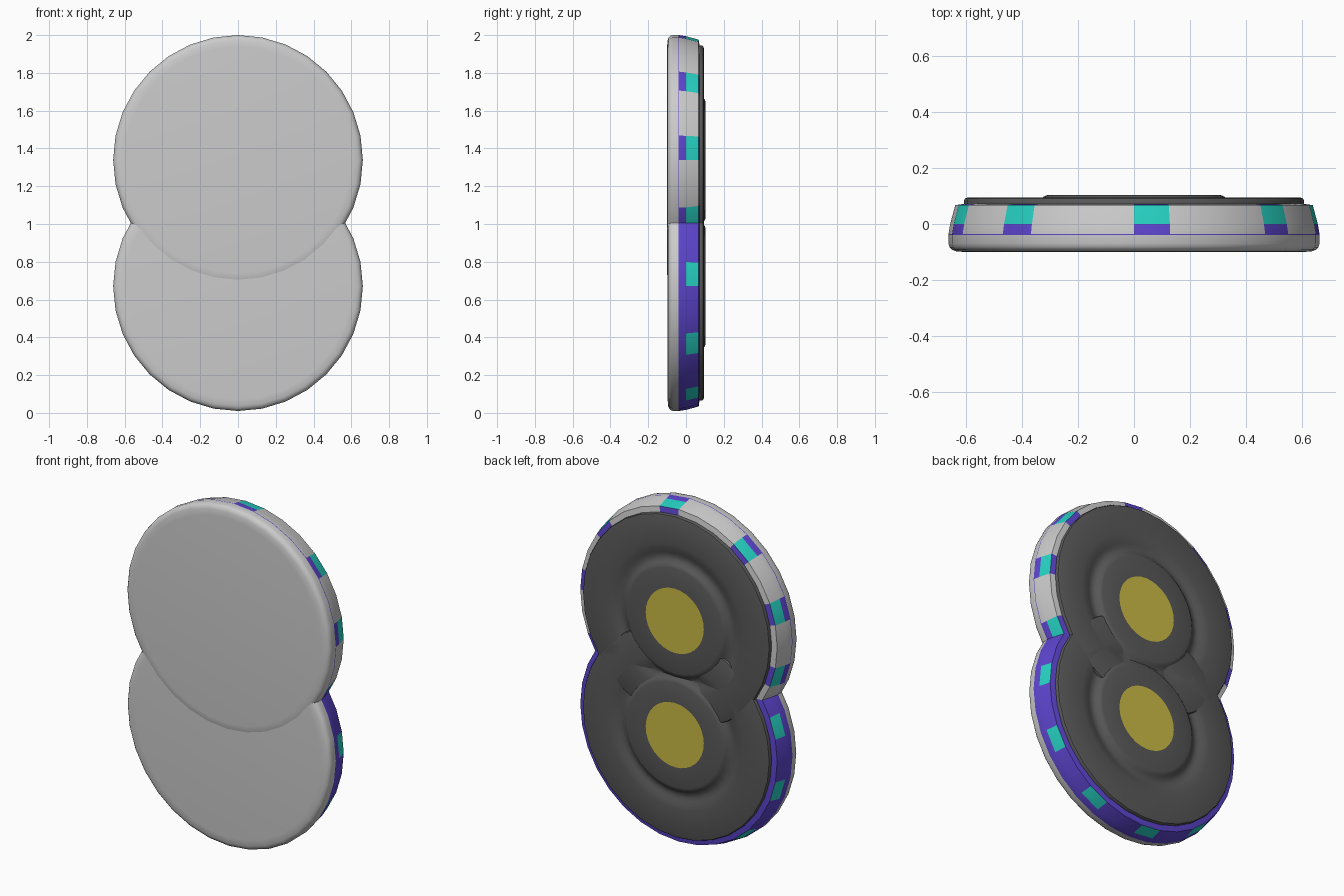
import bpy, bmesh
from math import sin, cos, radians, tau

if "Cube" in bpy.data.objects:
    bpy.data.objects.remove(bpy.data.objects["Cube"])

SIDES = 32
UPPER_Z, LOWER_Z = 1.339, 0.671
# Segments (clockwise from the top) that carry a coloured marker
MARKED = {0, 4, 7, 10, 13, 16, 19, 22, 25, 28}


def material(name, rgb):
    m = bpy.data.materials.new(name)
    m.diffuse_color = (*rgb, 1)
    m.use_nodes = True
    m.node_tree.nodes["Principled BSDF"].inputs["Base Color"].default_value = m.diffuse_color
    return m


GREY = material("light_grey", (0.8, 0.8, 0.8))
DARK = material("dark_grey", (0.1, 0.1, 0.1))
PURPLE = material("purple", (0.11, 0.06, 0.62))
TEAL = material("teal", (0.02, 0.65, 0.55))
YELLOW = material("yellow", (0.6, 0.5, 0.06))


def revolve(name, profile, z, mats=(), pick=None):
    """Spin (radius, y) points around a y-parallel axis at height z."""
    bm = bmesh.new()
    rings = []
    for r, y in profile:
        if r == 0:
            rings.append([bm.verts.new((0, y, z))] * SIDES)
        else:
            rings.append([bm.verts.new((r * sin(tau * i / SIDES), y, z + r * cos(tau * i / SIDES)))
                          for i in range(SIDES)])
    for j, (a, b) in enumerate(zip(rings, rings[1:])):
        for i in range(SIDES):
            k = (i + 1) % SIDES
            corners = list(dict.fromkeys([a[i], a[k], b[k], b[i]]))
            face = bm.faces.new(corners)
            if pick:
                face.material_index = pick(i, j)
    mesh = bpy.data.meshes.new(name)
    bm.to_mesh(mesh)
    bm.free()
    for m in mats:
        mesh.materials.append(m)
    obj = bpy.data.objects.new(name, mesh)
    bpy.context.collection.objects.link(obj)
    bpy.ops.object.select_all(action='DESELECT')
    bpy.context.view_layer.objects.active = obj
    obj.select_set(True)
    bpy.ops.object.shade_smooth_by_angle(angle=radians(35))
    return obj


def upper_rim(i, j):
    if j == 0:
        return 1                      # thin purple line all round
    if i in MARKED:
        return 2 if j == 2 else 1
    return 0


def lower_rim(i, j):
    return 2 if i in MARKED and j == 2 else 1


def disc(prefix, z, front, pick):
    # Front shell: flat face with a rounded edge
    revolve(prefix + "_front_shell",
            [(0, front), (0.60, front), (0.634, front + 0.0025), (0.648, front + 0.008),
             (0.657, front + 0.017), (0.661, front + 0.03), (0.661, -0.04)], z)
    # Tapered rim with markers
    revolve(prefix + "_rim",
            [(0.661, -0.04), (0.661, -0.036), (0.655, 0.0), (0.637, 0.067), (0.604, 0.072)],
            z, (GREY, PURPLE, TEAL), pick)
    # Back cap: flat ring, shallow groove and raised hub
    revolve(prefix + "_back_cap",
            [(0.605, 0.068), (0.605, 0.086), (0.602, 0.091), (0.594, 0.094), (0.44, 0.094),
             (0.41, 0.091), (0.385, 0.082), (0.365, 0.077), (0.345, 0.080), (0.328, 0.092),
             (0.318, 0.1), (0.305, 0.104), (0.188, 0.104)], z, (DARK,))
    # Yellow centre
    revolve(prefix + "_centre_pad", [(0.188, 0.104), (0, 0.104)], z, (YELLOW,))


disc("upper", UPPER_Z, -0.1, upper_rim)
disc("lower", LOWER_Z, -0.0975, lower_rim)
